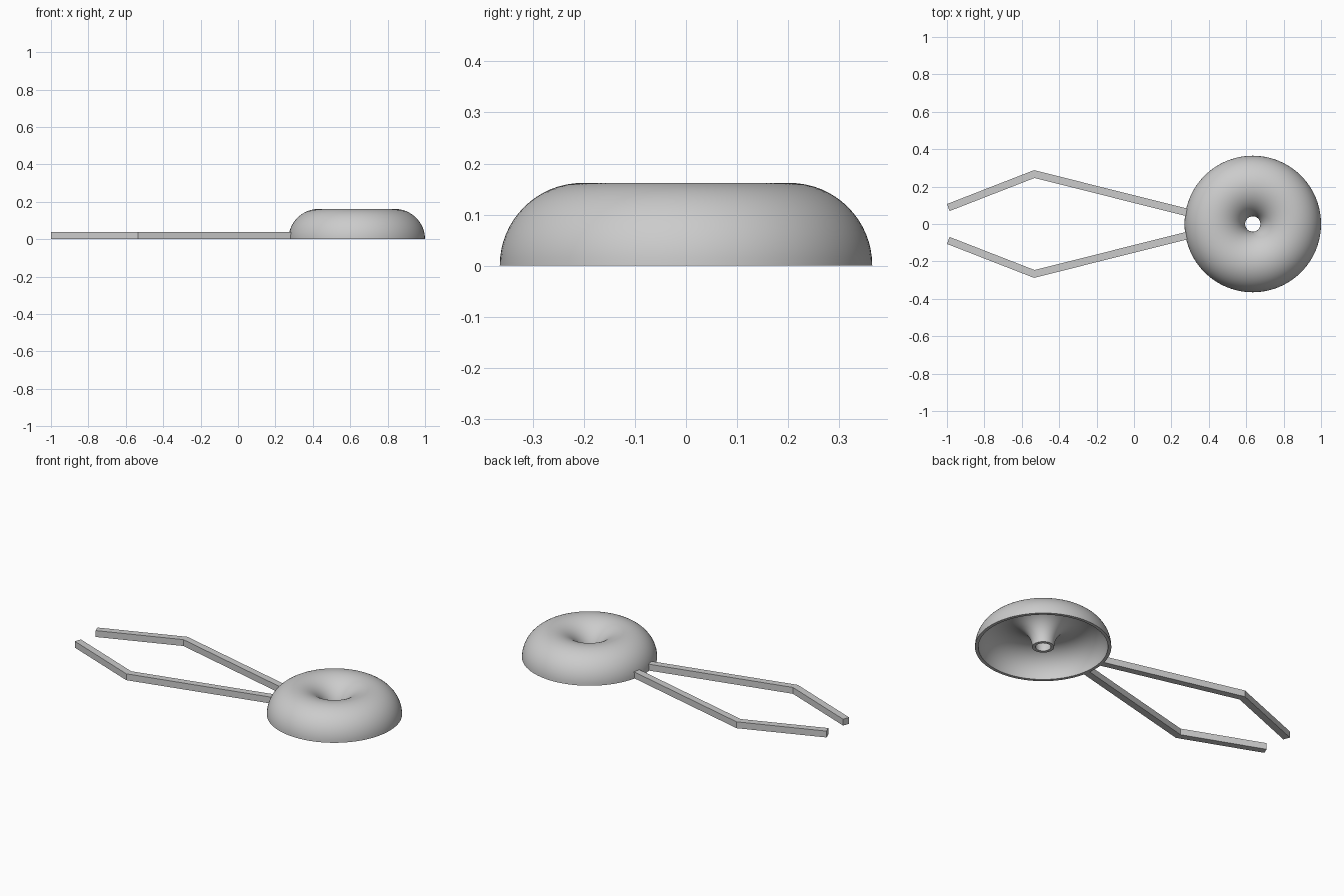
import bpy
import bmesh
from math import pi, cos, sin
from mathutils import Vector

cube = bpy.data.objects.get("Cube")
if cube:
    bpy.data.objects.remove(cube, do_unlink=True)

GREY = (0.6, 0.6, 0.6, 1.0)
grey = bpy.data.materials.new("plain grey")
grey.use_nodes = True
grey.diffuse_color = GREY
grey.node_tree.nodes["Principled BSDF"].inputs["Base Color"].default_value = GREY


def make_object(name, bm):
    bmesh.ops.recalc_face_normals(bm, faces=bm.faces)
    mesh = bpy.data.meshes.new(name)
    bm.to_mesh(mesh)
    bm.free()
    mesh.materials.append(grey)
    obj = bpy.data.objects.new(name, mesh)
    bpy.context.collection.objects.link(obj)
    return obj


# Hollow half-ring body: two concentric arcs revolved round its axis
CENTRE_X, RING, TUBE, WALL = 0.635, 0.203, 0.162, 0.018
ARC_STEPS, TURN_STEPS = 32, 96


def arc(radius):
    angles = [pi * i / ARC_STEPS for i in range(ARC_STEPS + 1)]
    return [(RING + radius * cos(a), radius * sin(a)) for a in angles]


profile = arc(TUBE) + arc(TUBE - WALL)[::-1]
bm = bmesh.new()
verts = [bm.verts.new((CENTRE_X + r, 0, z)) for r, z in profile]
edges = [bm.edges.new((v, verts[i - 1])) for i, v in enumerate(verts)]
bmesh.ops.spin(bm, geom=verts + edges, cent=(CENTRE_X, 0, 0), axis=(0, 0, 1),
               angle=2 * pi, steps=TURN_STEPS, use_merge=True)
bmesh.ops.remove_doubles(bm, verts=bm.verts, dist=0.0001)
body = make_object("ring_shell", bm)
bpy.context.view_layer.objects.active = body
body.select_set(True)
bpy.ops.object.shade_smooth_by_angle(angle=pi / 6)
body.select_set(False)

# Bent square bars, one on each side, mitred at the bend
BAR_WIDTH, BAR_HEIGHT = 0.04, 0.038
PATH = [Vector((0.283, 0.062)), Vector((-0.533, 0.267)), Vector((-0.993, 0.088))]


def normal(a, b):
    d = (b - a).normalized()
    return Vector((-d.y, d.x))


def bent_bar(name, side):
    n0, n1 = normal(PATH[0], PATH[1]), normal(PATH[1], PATH[2])
    mitre = (n0 + n1) / (1 + n0.dot(n1))
    bm = bmesh.new()
    rings = []
    for p, n in zip(PATH, (n0, mitre, n1)):
        low, high = p - n * BAR_WIDTH / 2, p + n * BAR_WIDTH / 2
        corners = [(low, 0), (high, 0), (high, BAR_HEIGHT), (low, BAR_HEIGHT)]
        rings.append([bm.verts.new((q.x, side * q.y, z)) for q, z in corners])
    for a, b in zip(rings, rings[1:]):
        for i in range(4):
            bm.faces.new((a[i - 1], a[i], b[i], b[i - 1]))
    bm.faces.new(rings[0])
    bm.faces.new(rings[-1])
    return make_object(name, bm)


bent_bar("back_arm", 1)
bent_bar("front_arm", -1)
